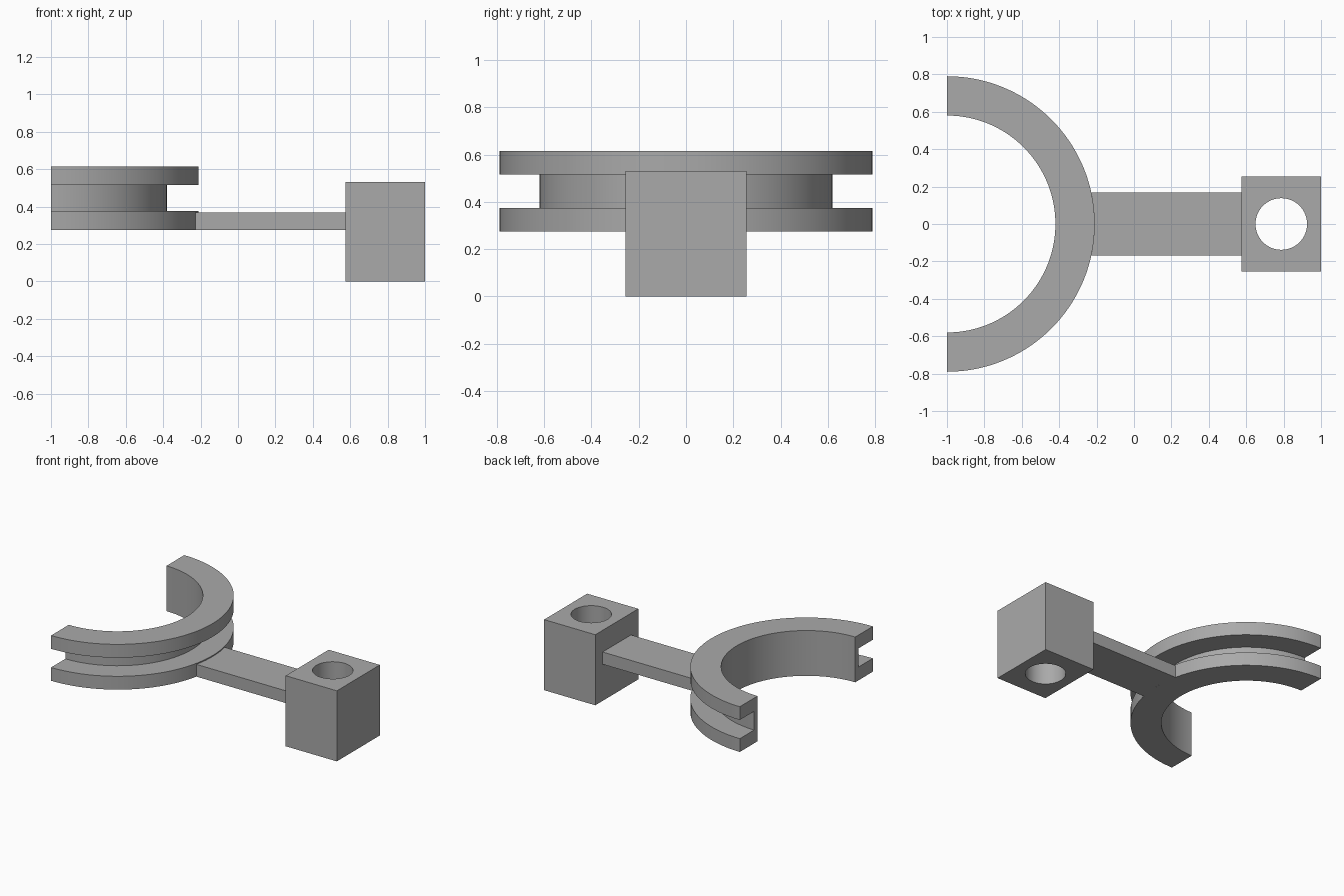
import bpy
import bmesh
from math import pi, sin, cos, asin

default = bpy.data.objects.get("Cube")
if default:
    bpy.data.objects.remove(default, do_unlink=True)

# Single grey material
GREY = (0.4, 0.4, 0.4, 1)
grey = bpy.data.materials.new("plain grey")
grey.use_nodes = True
grey.diffuse_color = GREY
grey.node_tree.nodes["Principled BSDF"].inputs["Base Color"].default_value = GREY

# Shared dimensions
RING_X = -1.0
INNER, GROOVE, OUTER = 0.58, 0.62, 0.79
BASE, LOWER, UPPER, TOP = 0.275, 0.375, 0.515, 0.615
ARM_HALF, ARM_TOP = 0.168, 0.367
BLOCK_X0, BLOCK_X1, BLOCK_HALF, BLOCK_TOP = 0.575, 1.0, 0.255, 0.53
HOLE_R = 0.138


def finish(name, bm):
    """Turn a bmesh into a named object with smooth curves and sharp edges."""
    bmesh.ops.recalc_face_normals(bm, faces=bm.faces)
    mesh = bpy.data.meshes.new(name)
    bm.to_mesh(mesh)
    bm.free()
    mesh.materials.append(grey)
    obj = bpy.data.objects.new(name, mesh)
    bpy.context.collection.objects.link(obj)
    bpy.ops.object.select_all(action="DESELECT")
    obj.select_set(True)
    bpy.context.view_layer.objects.active = obj
    bpy.ops.object.shade_smooth_by_angle()
    return obj


def prism(name, outline, z0, z1):
    """Extrude a flat outline upwards from z0 to z1."""
    bm = bmesh.new()
    face = bm.faces.new([bm.verts.new((x, y, z0)) for x, y in outline])
    new = bmesh.ops.extrude_face_region(bm, geom=[face])["geom"]
    verts = [g for g in new if isinstance(g, bmesh.types.BMVert)]
    bmesh.ops.translate(bm, verts=verts, vec=(0, 0, z1 - z0))
    return finish(name, bm)


def arc(cx, radius, start, end, count):
    angles = [start + (end - start) * i / count for i in range(count + 1)]
    return [(cx + radius * cos(a), radius * sin(a)) for a in angles]


# Half ring: a channel section swept around half a turn
section = [(INNER, BASE), (OUTER, BASE), (OUTER, LOWER), (GROOVE, LOWER),
           (GROOVE, UPPER), (OUTER, UPPER), (OUTER, TOP), (INNER, TOP)]
steps = 64
bm = bmesh.new()
rows = []
for i in range(steps + 1):
    a = pi * i / steps - pi / 2
    rows.append([bm.verts.new((RING_X + r * cos(a), r * sin(a), z)) for r, z in section])
for near, far in zip(rows, rows[1:]):
    for j in range(len(section)):
        k = (j + 1) % len(section)
        bm.faces.new((near[j], near[k], far[k], far[j]))
bm.faces.new(rows[0])
bm.faces.new(rows[-1])
finish("grooved_half_ring", bm)

# Flat arm whose inner end follows the rim of the ring
reach = asin(ARM_HALF / OUTER)
rim = arc(RING_X, OUTER, reach, -reach, 10)
prism("connecting_arm", rim + [(BLOCK_X0, -ARM_HALF), (BLOCK_X0, ARM_HALF)], BASE, ARM_TOP)

# Mounting block with a round vertical hole
block = prism("mounting_block",
              [(BLOCK_X0, -BLOCK_HALF), (BLOCK_X1, -BLOCK_HALF),
               (BLOCK_X1, BLOCK_HALF), (BLOCK_X0, BLOCK_HALF)], 0, BLOCK_TOP)
centre = (BLOCK_X0 + BLOCK_X1) / 2
cutter = prism("hole_cutter", arc(centre, HOLE_R, 0, 2 * pi, 64)[:-1], -0.1, BLOCK_TOP + 0.1)
cutter.hide_render = True
cut = block.modifiers.new("hole", "BOOLEAN")
cut.operation = "DIFFERENCE"
cut.solver = "EXACT"
cut.object = cutter
bpy.context.view_layer.objects.active = block
bpy.ops.object.modifier_apply(modifier=cut.name)
bpy.data.objects.remove(cutter, do_unlink=True)
block.select_set(True)
bpy.ops.object.shade_smooth_by_angle()
